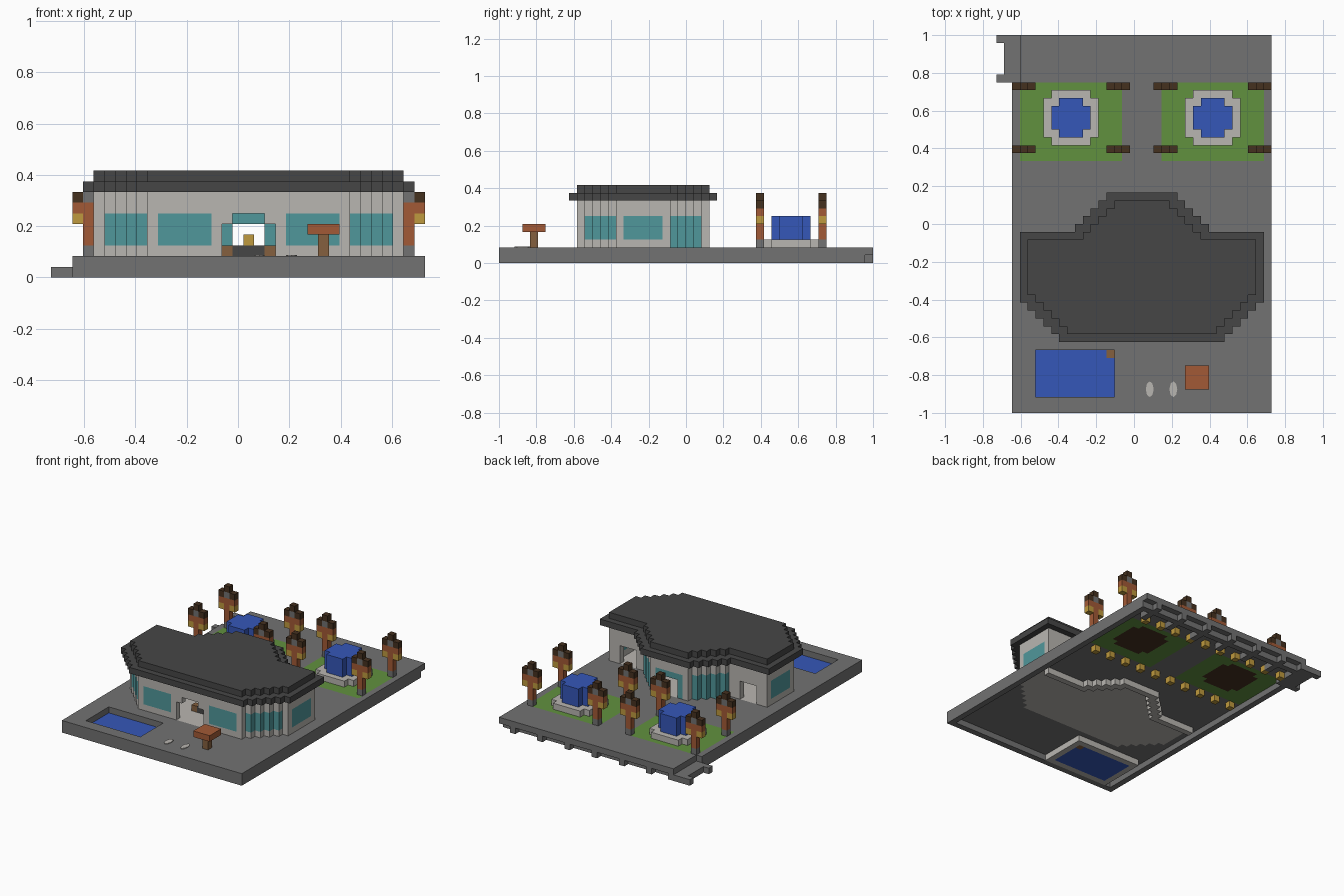
import bpy, bmesh
from mathutils import Vector

if "Cube" in bpy.data.objects:
    bpy.data.objects.remove(bpy.data.objects["Cube"], do_unlink=True)

# Grid unit and the world position of the grid corner
U = 1 / 24
ORIGIN = Vector((-17.5 * U, -1, 0))

COLOURS = {
    "paving_grey": "727272", "roof_charcoal": "464646", "pale_wall": "B9B6B1",
    "teal_glass": "50979B", "water_blue": "3557B8", "lawn_green": "61913F",
    "clay_brown": "A25A36", "dark_brown": "45311F", "lamp_gold": "BF9A3E",
    "wood_brown": "85603F",
}
NAMES = list(COLOURS)
MATS = []


def linear(c):
    return c / 12.92 if c <= 0.04045 else ((c + 0.055) / 1.055) ** 2.4


for label, code in COLOURS.items():
    rgb = [linear(b / 255) for b in bytes.fromhex(code)] + [1]
    mat = bpy.data.materials.new(label)
    mat.use_nodes = True
    mat.diffuse_color = rgb
    mat.node_tree.nodes["Principled BSDF"].inputs["Base Color"].default_value = rgb
    MATS.append(mat)

SIDES = [(axis, s) for axis in range(3) for s in (0, 1)]


def block(x, y, z):
    """All grid cells between the given (start, stop) pairs."""
    return [(i, j, k) for i in range(*x) for j in range(*y) for k in range(*z)]


def octagon(x, y, z):
    """A block with its four upright corners cut away."""
    return [c for c in block(x, y, z)
            if not (c[0] in (x[0], x[1] - 1) and c[1] in (y[0], y[1] - 1))]


def build(name, cells):
    """Skin a {cell: colour} set with faces and merge the flat areas."""
    used = sorted(set(cells.values()), key=NAMES.index)
    bm = bmesh.new()
    verts = {}

    def vert(p):
        if p not in verts:
            verts[p] = bm.verts.new(ORIGIN + Vector(p) * U)
        return verts[p]

    for cell, colour in cells.items():
        for axis, s in SIDES:
            near = list(cell)
            near[axis] += 2 * s - 1
            if tuple(near) in cells:
                continue
            a, b = (axis + 1) % 3, (axis + 2) % 3
            ring = []
            for da, db in ((0, 0), (1, 0), (1, 1), (0, 1)):
                p = list(cell)
                p[axis] += s
                p[a] += da
                p[b] += db
                ring.append(vert(tuple(p)))
            face = bm.faces.new(ring if s else ring[::-1])
            face.material_index = used.index(colour)
    bmesh.ops.dissolve_limit(bm, angle_limit=0.01, verts=bm.verts[:],
                             edges=bm.edges[:], delimit={'MATERIAL'})
    mesh = bpy.data.meshes.new(name)
    bm.to_mesh(mesh)
    bm.free()
    for colour in used:
        mesh.materials.append(MATS[NAMES.index(colour)])
    obj = bpy.data.objects.new(name, mesh)
    bpy.context.collection.objects.link(obj)
    return obj


def solid(name, cells, colour):
    return build(name, dict.fromkeys(cells, colour))


def plan(n):
    """House footprint: chamfered front, stepped bay at the back, inset n."""
    out = set()
    for i in range(36):
        m = min(i, 36 - i)
        for j in range(9, 28):
            main = (m >= 3 + n and 9 + n <= j < 23 - n
                    and m - 3 + j - 9 >= 5 + 2 * n)
            bay = m >= 10 + n and 14 <= j < min(28 - n, 14 + m - 2 * n)
            if main or bay:
                out.add((i, j))
    return out


outer, inner = plan(1), plan(2)

# Ground slab: hollow below, with lawns, house floor and a pool opening
ground = dict.fromkeys(block((2, 35), (0, 48), (1, 2)), "paving_grey")
rim = (block((2, 35), (0, 1), (0, 1)) + block((2, 3), (0, 42), (0, 1))
       + block((34, 35), (0, 47), (0, 1)) + block((3, 35), (46, 47), (0, 1)))
ground.update(dict.fromkeys(rim, "paving_grey"))
for i in range(7, 35, 5):
    for cell in block((i, i + 1), (44, 48), (0, 1)):
        ground[cell] = "paving_grey"
for x in (3, 21):
    ground.update(dict.fromkeys(block((x, x + 13), (32, 42), (1, 2)), "lawn_green"))
    ground.update(dict.fromkeys(octagon((x + 3, x + 10), (34, 41), (1, 2)), "dark_brown"))
for i, j in outer:
    ground[i, j, 1] = "pale_wall"
for cell in block((5, 15), (2, 8), (1, 2)) + block((2, 3), (42, 48), (1, 2)):
    ground.pop(cell)
build("ground_slab", ground)

# Low bracket step at the back corner
solid("corner_step", block((1, 4), (42, 48), (0, 1)) + block((0, 1), (42, 43), (0, 1))
      + block((0, 1), (47, 48), (0, 1)), "paving_grey")

# Ribs and lamp housings beneath the slab
pool = set(block((5, 15), (2, 8), (0, 1)))
ribs = [c for c in block((4, 16), (1, 9), (0, 1)) if c not in pool]
ribs += [(i, j, 0) for i, j in outer - inner if j >= 21]
solid("under_ribs", ribs, "pale_wall")
solid("under_lamps", [(i, j, 0) for i in range(4, 34, 3) for j in (31, 43)], "lamp_gold")

# Pool water with a small wooden step in the corner
water = dict.fromkeys(pool, "water_blue")
water[14, 7, 0] = "wood_brown"
build("pool", water)


def wall_colour(i, j, k):
    """Colour of one wall cell, or None where there is an opening."""
    m = min(i, 36 - i)
    if j == 10 and 16 <= i <= 20 and k < (6 if 17 <= i <= 19 else 5):
        return None                                   # front doorway
    if j >= 25 and 16 <= i <= 20 and k < 6:           # glazed back doorway
        return None if 17 <= i <= 19 and k < 5 else "teal_glass"
    if j == 21 and 6 <= m <= 8 and k < 5:
        return None                                   # wing doorways
    if 22 <= j <= 25 and m <= 14 and k < 6:
        return "teal_glass"                           # bay glazing
    if 3 <= k < 6:
        front = j == 10 and 10 <= m <= 14
        corner = 5 <= m <= 8 and 11 <= j <= 14
        side = m == 4 and 16 <= j <= 20
        if front or corner or side:
            return "teal_glass"
    return "pale_wall"


# House walls and two-layer roof
walls = {(i, j, k): wall_colour(i, j, k) for i, j in outer - inner for k in range(2, 8)}
build("house_walls", {c: v for c, v in walls.items() if v})
roof = [(i, j, 8) for i, j in plan(0)] + [(i, j, 9) for i, j in outer]
solid("roof", roof, "roof_charcoal")

# Low counter with a lamp inside the house
counter = dict.fromkeys(block((17, 20), (14, 15), (2, 3)), "roof_charcoal")
counter[16, 14, 2] = counter[20, 14, 2] = "wood_brown"
counter[18, 14, 3] = "lamp_gold"
build("counter", counter)

# Fountains
for side, x in (("right", 6), ("left", 24)):
    solid(side + "_fountain_basin", octagon((x, x + 7), (34, 41), (2, 3)), "pale_wall")
    solid(side + "_fountain_water", octagon((x + 1, x + 6), (35, 40), (3, 6)), "water_blue")

# Lantern trees: central post with a lamp, leaf and crown cell on either side
post = ["paving_grey"] + ["clay_brown"] * 4 + ["paving_grey", "dark_brown"]
branch = ["lamp_gold", "clay_brown", "dark_brown"]
for j in (33, 41):
    for i in (3, 15, 21, 33):
        tree = {(i, j, 2 + n): c for n, c in enumerate(post)}
        for di in (-1, 1):
            tree.update({(i + di, j, 5 + n): c for n, c in enumerate(branch)})
        build("lantern_tree", tree)

# Garden table
solid("table_top", block((24, 27), (3, 6), (4, 5)), "clay_brown")
solid("table_leg", block((25, 26), (4, 5), (2, 4)), "wood_brown")

# Stepping stones: thin eight-sided plates
for i in (19, 22):
    bpy.ops.mesh.primitive_cylinder_add(
        vertices=8, radius=U / 2, depth=0.008,
        location=ORIGIN + Vector((i + 0.5, 3, 2)) * U)
    stone = bpy.context.object
    stone.name = "stepping_stone"
    stone.scale.y = 2
    stone.data.materials.append(MATS[NAMES.index("pale_wall")])
